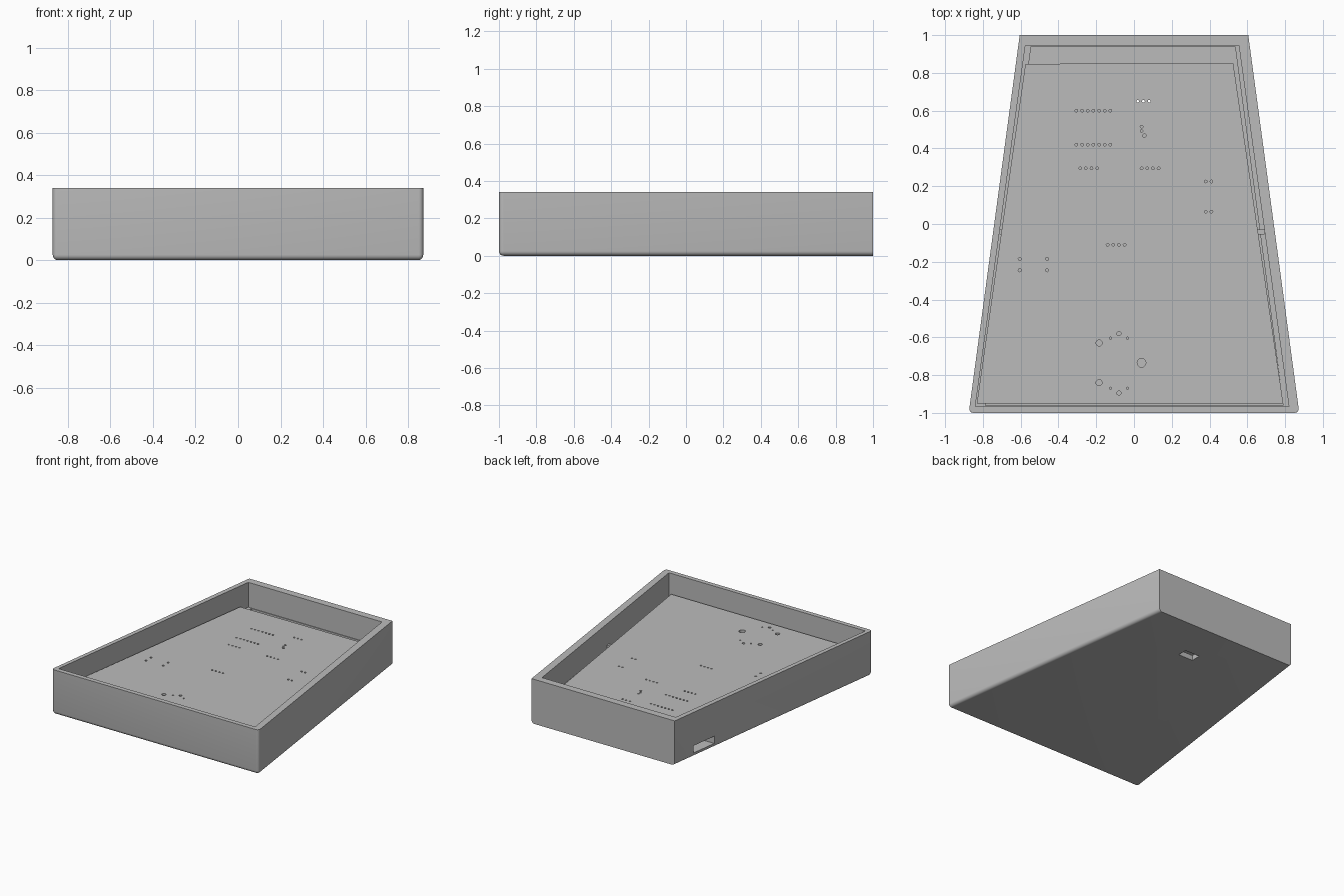
import bpy, bmesh, math
from mathutils import Matrix

cube = bpy.data.objects.get("Cube")
if cube:
    bpy.data.objects.remove(cube, do_unlink=True)

grey = bpy.data.materials.new("plain grey")
grey.use_nodes = True
grey.diffuse_color = (0.5, 0.5, 0.5, 1)
grey.node_tree.nodes["Principled BSDF"].inputs["Base Color"].default_value = (0.5, 0.5, 0.5, 1)


def finish(name, bm):
    bmesh.ops.recalc_face_normals(bm, faces=bm.faces)
    mesh = bpy.data.meshes.new(name)
    bm.to_mesh(mesh)
    bm.free()
    mesh.materials.append(grey)
    obj = bpy.data.objects.new(name, mesh)
    bpy.context.collection.objects.link(obj)
    return obj


def prism(outline, z0, z1):
    """Extrude a flat outline from z0 up to z1."""
    bm = bmesh.new()
    face = bm.faces.new([bm.verts.new((x, y, z0)) for x, y in outline])
    top = bmesh.ops.extrude_face_region(bm, geom=[face])["geom"]
    verts = [v for v in top if isinstance(v, bmesh.types.BMVert)]
    bmesh.ops.translate(bm, verts=verts, vec=(0, 0, z1 - z0))
    return bm


def rect(x0, x1, y0, y1):
    return [(x0, y0), (x1, y0), (x1, y1), (x0, y1)]


def select_only(obj):
    bpy.ops.object.select_all(action="DESELECT")
    obj.select_set(True)
    bpy.context.view_layer.objects.active = obj


def cut(obj, bm):
    """Subtract a shape and discard the cutter."""
    cutter = finish("cutter", bm)
    cutter.hide_render = True
    mod = obj.modifiers.new("cut", "BOOLEAN")
    mod.operation, mod.solver, mod.object = "DIFFERENCE", "EXACT", cutter
    select_only(obj)
    bpy.ops.object.modifier_apply(modifier=mod.name)
    bpy.data.objects.remove(cutter, do_unlink=True)


def smooth(obj):
    select_only(obj)
    bpy.ops.object.shade_smooth_by_angle(angle=math.radians(30))


HEIGHT, LEDGE, BOARD_TOP, FLOOR = 0.34, 0.15, 0.19, 0.04

# Tapered case, rounded at the front corners and along the bottom
bm = prism([(-0.875, -1), (0.875, -1), (0.605, 1), (-0.605, 1)], 0, HEIGHT)
bmesh.ops.recalc_face_normals(bm, faces=bm.faces)
rounded = []
for e in bm.edges:
    a, b = (v.co for v in e.verts)
    at_front = a.y < 0 and b.y < 0
    at_back = a.y > 0 and b.y > 0
    at_bottom = a.z < 0.01 and b.z < 0.01
    vertical = abs(a.z - b.z) > 0.1
    if (vertical and at_front) or (at_bottom and not at_back):
        rounded.append(e)
bmesh.ops.bevel(bm, geom=rounded, offset=0.025, segments=5, profile=0.5, affect="EDGES")
case = finish("case", bm)

# Upper recess, then the deeper well that leaves a ledge along both sides
cut(case, prism([(-0.84, -0.965), (0.82, -0.965), (0.555, 0.945), (-0.575, 0.945)],
                LEDGE, HEIGHT + 0.1))
cut(case, prism([(-0.785, -0.96), (0.79, -0.96), (0.535, 0.94), (-0.545, 0.94)],
                FLOOR, HEIGHT + 0.1))

# Socket opening through the side wall and switch slot through the floor
cut(case, prism(rect(-0.9, -0.5, 0.6, 0.81), 0.03, 0.085))
cut(case, prism(rect(-0.02, 0.105, 0.615, 0.69), -0.1, 0.1))
smooth(case)

# Small locating tabs on the ledges
finish("left_tab", prism(rect(0.655, 0.69, -0.055, -0.03), LEDGE - 0.03, BOARD_TOP - 0.01))
finish("right_tab", prism(rect(-0.712, -0.695, -0.055, -0.03), LEDGE - 0.03, BOARD_TOP - 0.01))

# Flat board resting on the ledges
board = finish("board", prism([(-0.832, -0.95), (0.79, -0.95), (0.525, 0.852),
                               (-0.18, 0.85), (-0.575, 0.847)], LEDGE, BOARD_TOP))

# Board holes: (x, y, radius)
holes = []
for x, y, count in [(-0.305, 0.6, 7), (-0.305, 0.42, 7), (-0.285, 0.295, 4),
                    (0.04, 0.295, 4), (-0.14, -0.11, 4), (0.02, 0.65, 3)]:
    holes += [(x + 0.03 * i, y, 0.007) for i in range(count)]
for xs, ys, r in [((0.38, 0.41), (0.225, 0.065), 0.007),
                  ((-0.605, -0.46), (-0.185, -0.245), 0.008),
                  ((-0.125, -0.035), (-0.605, -0.87), 0.006),
                  ((-0.185,), (-0.63, -0.84), 0.016),
                  ((-0.08,), (-0.58, -0.895), 0.011),
                  ((0.04,), (0.515, 0.492), 0.007)]:
    holes += [(x, y, r) for x in xs for y in ys]
holes += [(0.055, 0.468, 0.009), (0.04, -0.735, 0.023)]

bm = bmesh.new()
for x, y, r in holes:
    bmesh.ops.create_cone(bm, cap_ends=True, segments=16, radius1=r, radius2=r, depth=0.2,
                          matrix=Matrix.Translation((x, y, BOARD_TOP)))
cut(board, bm)
smooth(board)
